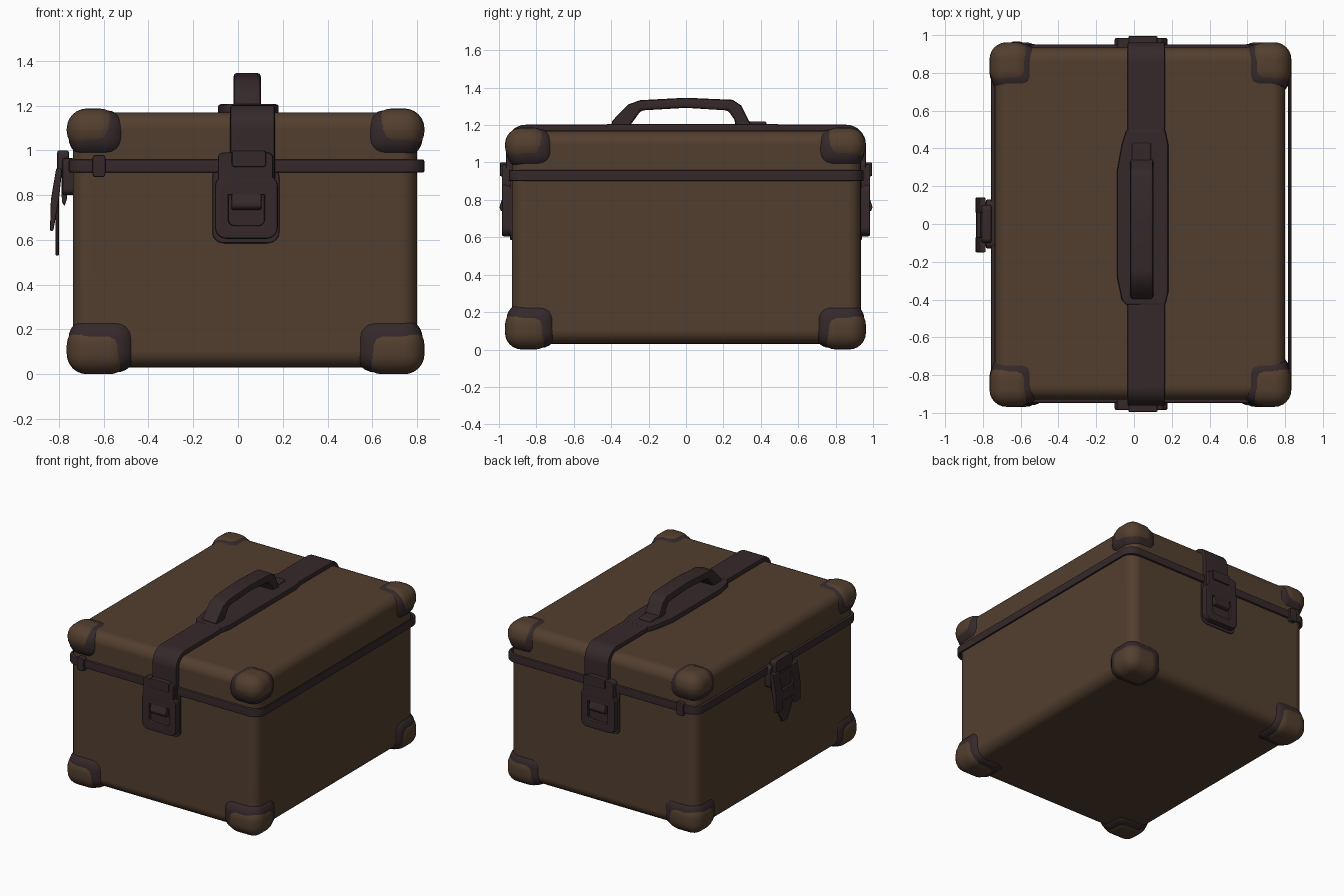
import bpy, bmesh, math
from mathutils import Vector

if "Cube" in bpy.data.objects:
    bpy.data.objects.remove(bpy.data.objects["Cube"])


def material(name, col):
    m = bpy.data.materials.new(name)
    m.diffuse_color = (*col, 1)
    m.use_nodes = True
    m.node_tree.nodes["Principled BSDF"].inputs["Base Color"].default_value = m.diffuse_color
    return m


BROWN = material("brown_leather", (0.086, 0.049, 0.028))
DARK = material("dark_trim", (0.036, 0.022, 0.023))


def finish(name, bm, mat, bevel=0.0, seg=3):
    """Bevel the sharp edges, smooth by angle and link the object."""
    bmesh.ops.recalc_face_normals(bm, faces=bm.faces)
    if bevel:
        sharp = [e for e in bm.edges if e.calc_face_angle(0) > math.radians(32)]
        bmesh.ops.bevel(bm, geom=sharp, offset=bevel, segments=seg, profile=0.5,
                        affect='EDGES', clamp_overlap=True)
    me = bpy.data.meshes.new(name)
    bm.to_mesh(me)
    bm.free()
    me.polygons.foreach_set("use_smooth", [True] * len(me.polygons))
    me.set_sharp_from_angle(angle=math.radians(40))
    me.materials.append(mat)
    ob = bpy.data.objects.new(name, me)
    bpy.context.collection.objects.link(ob)
    wn = ob.modifiers.new("weighted", 'WEIGHTED_NORMAL')
    wn.keep_sharp = True
    return ob


def box(name, lo, hi, mat, bevel=0.01, seg=3):
    bm = bmesh.new()
    bmesh.ops.create_cube(bm, size=1)
    lo, hi = Vector(lo), Vector(hi)
    for v in bm.verts:
        v.co = Vector([(lo[i] + hi[i]) / 2 + v.co[i] * abs(hi[i] - lo[i]) for i in range(3)])
    return finish(name, bm, mat, bevel, seg)


def place(p, axis, d):
    a, b = p
    return {'x': (d, a, b), 'y': (a, d, b), 'z': (a, b, d)}[axis]


def prism(name, pts, axis, lo, hi, mat, bevel=0.01, seg=2, hole=None):
    """Extrude an outline along an axis; hole is a matching inner outline."""
    bm = bmesh.new()
    n = len(pts)
    loops = [[bm.verts.new(place(p, axis, d)) for p in o]
             for o in ([pts, hole] if hole else [pts]) for d in (lo, hi)]

    def bridge(a, b):
        for i in range(n):
            j = (i + 1) % n
            bm.faces.new((a[i], a[j], b[j], b[i]))
    bridge(loops[0], loops[1])
    if hole:
        bridge(loops[2], loops[3])
        bridge(loops[0], loops[2])
        bridge(loops[1], loops[3])
    else:
        bm.faces.new(loops[0])
        bm.faces.new(loops[1])
    return finish(name, bm, mat, bevel, seg)


def round_rect(x0, y0, x1, y1, r, n=6):
    pts = []
    for cx, cy, a0 in ((x1 - r, y1 - r, 0), (x0 + r, y1 - r, 90),
                       (x0 + r, y0 + r, 180), (x1 - r, y0 + r, 270)):
        for i in range(n + 1):
            a = math.radians(a0 + 90 * i / n)
            pts.append((cx + r * math.cos(a), cy + r * math.sin(a)))
    return pts


# case body and the trim band at the lid seam
box("case_body", (-0.738, -0.93, 0.03), (0.80, 0.935, 1.17), BROWN, 0.075, 6)
prism("seam_band", round_rect(-0.757, -0.947, 0.833, 0.95, 0.085), 'z', 0.90, 0.96, DARK, 0.01, 2,
      hole=round_rect(-0.72, -0.915, 0.815, 0.92, 0.06))

# corner pads with dark rims
for sx, xo in ((-1, -0.765), (1, 0.833)):
    for sy, yo in ((-1, -0.968), (1, 0.962)):
        for level, zo, sz, size in (("lower", 0.0, -1, (0.28, 0.25, 0.22)),
                                    ("upper", 1.187, 1, (0.235, 0.24, 0.19))):
            s, o = (sx, sy, sz), (xo, yo, zo)
            tag = f"{level}_{'right' if sx > 0 else 'left'}_{'back' if sy > 0 else 'front'}"
            for nm, cut, grow, mat in (("pad", 0, 0, BROWN), ("rim", 0.008, 0.03, DARK)):
                a = [o[i] - s[i] * cut for i in range(3)]
                b = [o[i] - s[i] * (size[i] + grow) for i in range(3)]
                box(f"corner_{nm}_{tag}", [min(p) for p in zip(a, b)],
                    [max(p) for p in zip(a, b)], mat, 0.09, 6)

# strap over the lid
def strap_path(off):
    y, top, r, n = 0.925 + off, 1.165 + off, 0.07 + off, 8
    half = [(y - r + r * math.cos(math.pi / 2 * i / n), top - r + r * math.sin(math.pi / 2 * i / n))
            for i in range(n + 1)]
    right = [(y, 0.80)] + half
    return right + [(-a, b) for a, b in reversed(right)]


prism("lid_strap", strap_path(0.037) + strap_path(-0.01)[::-1], 'x', -0.035, 0.165, DARK, 0.012)

# handle base plate and handle
prism("handle_base", [(-0.04, -0.43), (0.165, -0.43), (0.182, -0.36), (0.182, 0.42), (0.165, 0.5),
                      (-0.04, 0.5), (-0.065, 0.42), (-0.09, 0.28), (-0.09, -0.28), (-0.065, -0.40)],
      'z', 1.15, 1.206, DARK, 0.012)
prism("handle", [(-0.40, 1.19), (-0.395, 1.22), (-0.36, 1.26), (-0.31, 1.31), (-0.245, 1.333), (0, 1.346),
                 (0.25, 1.335), (0.295, 1.305), (0.335, 1.225), (0.36, 1.19), (0.267, 1.19), (0.258, 1.23),
                 (0.225, 1.278), (0, 1.292), (-0.24, 1.278), (-0.29, 1.21), (-0.30, 1.19)],
      'x', -0.02, 0.102, DARK, 0.016)
box("handle_foot", (-0.01, 0.30, 1.19), (0.09, 0.43, 1.22), DARK, 0.01)

# front and back clasps, and the small seam clips
for s, side in ((-1, "front"), (1, "back")):
    def plate(nm, x0, z0, x1, z1, y0, y1, r):
        prism(f"{side}_clasp_{nm}", round_rect(x0, z0, x1, z1, r, 4), 'y', s * y0, s * y1, DARK, 0.008)
    plate("backing", -0.115, 0.585, 0.185, 0.93, 0.92, 0.942, 0.05)
    prism(f"{side}_clasp_frame", round_rect(-0.103, 0.605, 0.178, 0.89, 0.05, 4), 'y', s * 0.92, s * 0.985,
          DARK, 0.01, 2, hole=round_rect(-0.042, 0.665, 0.117, 0.83, 0.025, 4))
    plate("inner", -0.06, 0.64, 0.14, 0.85, 0.92, 0.962, 0.02)
    plate("top", -0.09, 0.80, 0.157, 0.99, 0.92, 0.985, 0.025)
    plate("tongue", -0.028, 0.925, 0.125, 1.0, 0.92, 0.995, 0.015)
    prism(f"{side}_clasp_lever", [(s * 0.94, 0.73), (s * 0.99, 0.74), (s * 0.998, 0.76),
                                  (s * 0.98, 0.815), (s * 0.94, 0.82)], 'x', -0.03, 0.105, DARK, 0.008)
    prism(f"{side}_seam_clip", round_rect(-0.65, 0.88, -0.592, 0.98, 0.015, 3), 'y',
          s * 0.915, s * 0.965, DARK, 0.008)

# hasp on the left side
prism("hasp_mount", round_rect(-0.13, 0.80, 0.13, 0.965, 0.03, 4), 'x', -0.785, -0.73, DARK, 0.01)
prism("hasp_top", round_rect(-0.10, 0.90, 0.10, 1.0, 0.025, 4), 'x', -0.808, -0.755, DARK, 0.01)
prism("hasp_wedge", [(-0.755, 0.95), (-0.79, 0.95), (-0.787, 0.77), (-0.775, 0.75), (-0.765, 0.78)],
      'y', -0.10, 0.10, DARK, 0.006)
prism("hasp_shield", [(-0.13, 0.90), (0.13, 0.90), (0.13, 0.78), (0.08, 0.62), (0.03, 0.53),
                      (-0.03, 0.53), (-0.08, 0.62), (-0.13, 0.78)], 'x', -0.815, -0.80, DARK, 0.005)
for y0, y1, nm in ((-0.15, -0.07, "front"), (0.06, 0.14, "back")):
    prism(f"hasp_arm_{nm}", [(-0.785, 0.92), (-0.812, 0.92), (-0.836, 0.78), (-0.84, 0.64), (-0.825, 0.64),
                             (-0.80, 0.78)], 'y', y0, y1, DARK, 0.006)
prism("hasp_bar", [(-0.80, 0.78), (-0.832, 0.78), (-0.838, 0.70), (-0.81, 0.70)], 'y', -0.10, 0.09, DARK, 0.006)
